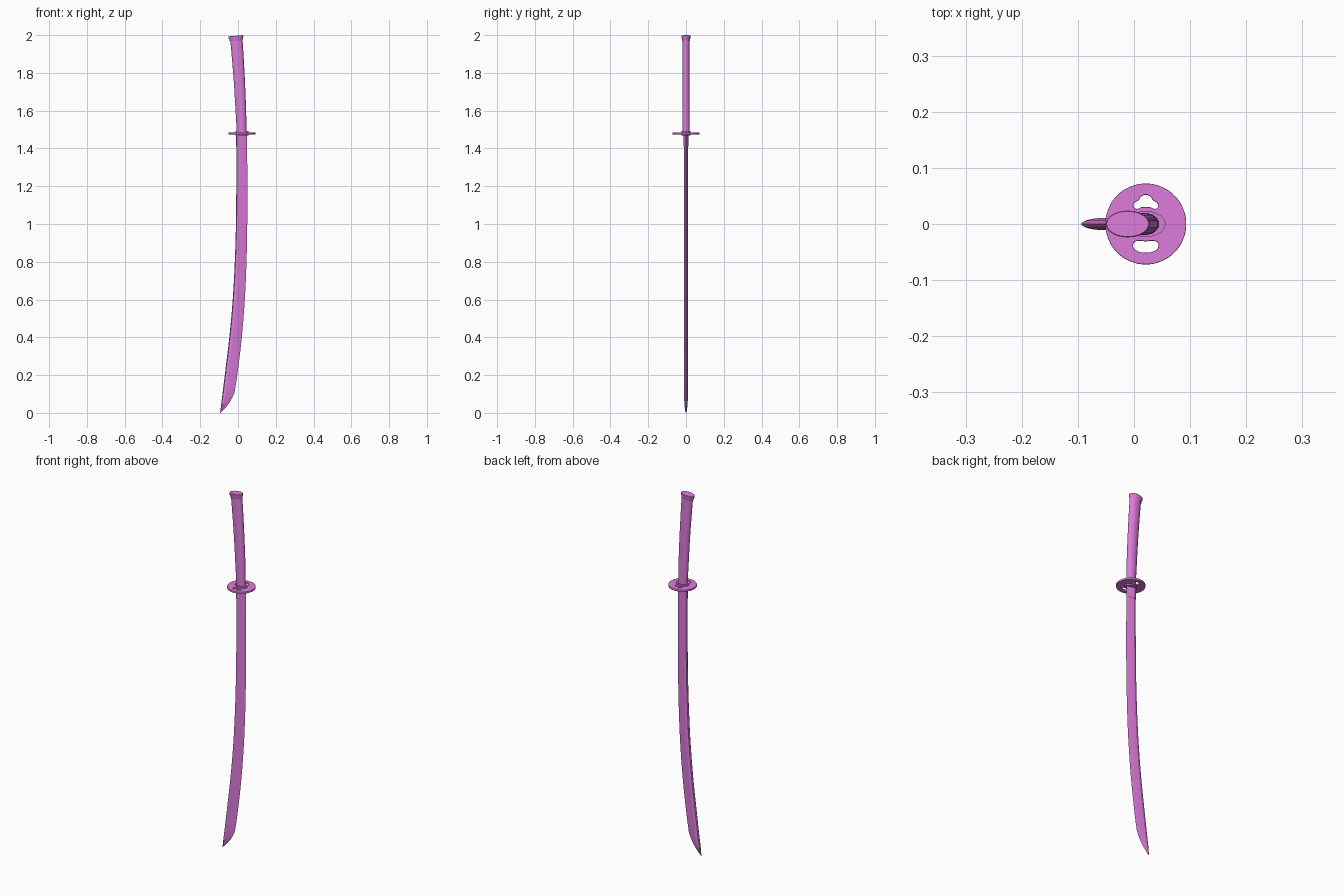
import bpy, bmesh, math

if "Cube" in bpy.data.objects:
    bpy.data.objects.remove(bpy.data.objects["Cube"])

mat = bpy.data.materials.new("orchid")
mat.diffuse_color = (0.72, 0.2, 0.7, 1)
mat.use_nodes = True
mat.node_tree.nodes["Principled BSDF"].inputs["Base Color"].default_value = mat.diffuse_color


def finish(ob, angle=None):
    ob.data.materials.append(mat)
    bpy.ops.object.select_all(action='DESELECT')
    ob.select_set(True)
    bpy.context.view_layer.objects.active = ob
    if angle:
        bpy.ops.object.shade_smooth_by_angle(angle=math.radians(angle))


def loft(name, rings, angle):
    """Skin a list of equal-length closed rings and cap both ends."""
    bm = bmesh.new()
    loops = [[bm.verts.new(p) for p in r] for r in rings]
    n = len(loops[0])
    for a, b in zip(loops, loops[1:]):
        for i in range(n):
            bm.faces.new((a[i], a[(i + 1) % n], b[(i + 1) % n], b[i]))
    bm.faces.new(loops[0])
    bm.faces.new(loops[-1])
    bmesh.ops.remove_doubles(bm, verts=bm.verts, dist=1e-6)
    bmesh.ops.recalc_face_normals(bm, faces=bm.faces)
    me = bpy.data.meshes.new(name)
    bm.to_mesh(me)
    bm.free()
    ob = bpy.data.objects.new(name, me)
    bpy.context.collection.objects.link(ob)
    finish(ob, angle)


def oval(cx, z, hx, hy, tilt=0.0, n=40):
    out = []
    for i in range(n):
        a = 2 * math.pi * i / n
        u = hx * math.cos(a)
        out.append((cx + u * math.cos(tilt), hy * math.sin(a), z + u * math.sin(tilt)))
    return out


def interp(table, z):
    """Smooth (Catmull-Rom) lookup in a table of (z, left, right)."""
    k = max(i for i in range(len(table) - 1) if table[i][0] <= z)
    p0, p1 = table[max(k - 1, 0)], table[k]
    p2, p3 = table[k + 1], table[min(k + 2, len(table) - 1)]
    h = p2[0] - p1[0]
    t = (z - p1[0]) / h
    res = []
    for c in (1, 2):
        m1 = (p2[c] - p0[c]) / (p2[0] - p0[0]) * h
        m2 = (p3[c] - p1[c]) / (p3[0] - p1[0]) * h
        res.append((2*t**3 - 3*t**2 + 1) * p1[c] + (t**3 - 2*t*t + t) * m1
                   + (3*t*t - 2*t**3) * p2[c] + (t**3 - t*t) * m2)
    return res


# Blade: spine on the left, ridge line, cutting edge on the right
BLADE = [(0.11, -0.081, -0.018), (0.2, -0.070, -0.004), (0.4, -0.046, 0.020),
         (0.6, -0.028, 0.036), (0.8, -0.017, 0.045), (1.0, -0.011, 0.049),
         (1.2, -0.009, 0.050), (1.48, -0.008, 0.047)]


def blade_ring(z, l, r, t):
    w = r - l
    half = [(0.06, 0.65), (0.28, 1.0), (0.65, 0.62)]
    pts = [(l, 0, z)] + [(l + w * f, t * k, z) for f, k in half] + [(r, 0, z)]
    return pts + [(l + w * f, -t * k, z) for f, k in reversed(half)]


rings = [blade_ring(0.0, -0.0945, -0.0935, 0.0005)]
for z, l, r, t in [(0.01, -0.093, -0.083, 0.004), (0.03, -0.091, -0.064, 0.007),
                   (0.055, -0.088, -0.045, 0.009), (0.085, -0.084, -0.028, 0.010)]:
    rings.append(blade_ring(z, l, r, t))
for i in range(33):
    z = 0.11 + (1.475 - 0.11) * i / 32
    rings.append(blade_ring(z, *interp(BLADE, z), 0.0105))
loft("blade", rings, 12)

# Blade collar under the guard
rings = []
for z in (1.41, 1.44, 1.475):
    l, r = interp(BLADE, z)
    rings.append(blade_ring(z, l - 0.0015, r + 0.001, 0.0125))
loft("blade_collar", rings, 12)

# Oval grip, curving back toward the spine side
GRIP = [(1.48, -0.006, 0.045), (1.6, -0.013, 0.043), (1.75, -0.022, 0.037),
        (1.9, -0.034, 0.029), (2.0, -0.043, 0.022)]
rings = []
for i in range(17):
    z = 1.482 + 0.505 * i / 16
    l, r = interp(GRIP, z)
    rings.append(oval((l + r) / 2, z, (r - l) / 2, 0.0195, 0.09 * i / 16))
loft("grip", rings, 30)

# Flared pommel cap, square to the grip axis
loft("pommel_cap", [oval(-0.0093, 1.968, 0.0335, 0.020, 0.09),
                    oval(-0.0103, 1.981, 0.036, 0.022, 0.09),
                    oval(-0.0108, 1.987, 0.039, 0.0238, 0.09),
                    oval(-0.0113, 1.995, 0.039, 0.0238, 0.09),
                    oval(-0.0115, 1.9967, 0.0375, 0.0225, 0.09)], 30)

# Oval washers above and below the guard
for name, z0, z1 in (("upper_washer", 1.483, 1.492), ("lower_washer", 1.468, 1.477)):
    loft(name, [oval(0.021, z, 0.035, 0.023) for z in (z0, z1)], 30)

# Round guard with a cloud-shaped and a bean-shaped opening
cu = bpy.data.curves.new("guard", 'CURVE')
cu.dimensions = '2D'
cu.fill_mode = 'BOTH'
cu.extrude = 0.0035
cu.bevel_depth = 0.0015
cu.bevel_resolution = 1
cu.offset = -0.0015


def loop(points, res):
    sp = cu.splines.new('BEZIER')
    sp.bezier_points.add(len(points) - 1)
    for bp, p in zip(sp.bezier_points, points):
        bp.co = (p[0], p[1], 0)
        bp.handle_left_type = bp.handle_right_type = 'AUTO'
    sp.use_cyclic_u = True
    sp.resolution_u = res


loop([(0.072 * math.cos(i * math.pi / 8), 0.072 * math.sin(i * math.pi / 8))
      for i in range(16)], 4)
cloud = [(0, 0.030), (0.008, 0.030), (0.016, 0.027), (0.022, 0.031), (0.020, 0.038),
         (0.013, 0.042), (0.009, 0.048)]
loop(cloud + [(0, 0.052)] + [(-x, y) for x, y in reversed(cloud[1:])], 4)
bean = [(0.012, -0.030), (0.021, -0.033), (0.022, -0.042), (0.013, -0.049)]
loop([(0, -0.031)] + bean + [(0, -0.051)] + [(-x, y) for x, y in reversed(bean)], 4)
guard = bpy.data.objects.new("guard", cu)
guard.location = (0.021, 0, 1.48)
bpy.context.collection.objects.link(guard)
finish(guard)
bpy.ops.object.convert(target='MESH')
bpy.ops.object.shade_smooth_by_angle(angle=math.radians(30))
